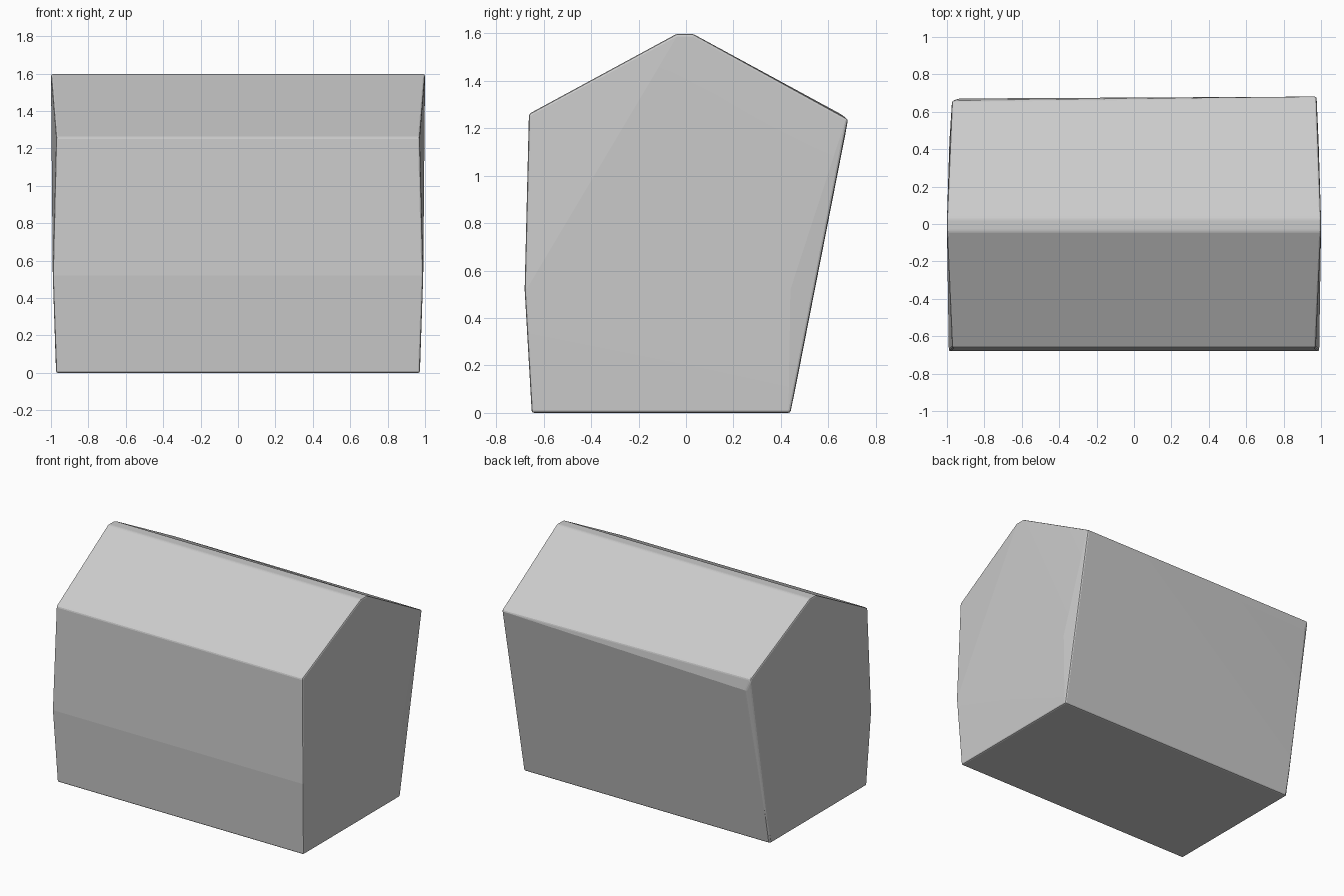
import bpy, bmesh, math

if "Cube" in bpy.data.objects:
    bpy.data.objects.remove(bpy.data.objects["Cube"])

# Slightly bulged end outline (x, y, z), shared by both ends
end = [(.972, -.65, 0), (.972, .44, 0), (.99, -.68, .52), (.987, .44, .52),
       (.972, -.662, 1.26), (1, -.04, 1.597), (1, .03, 1.597)]
points = [(s * x, y, z) for s in (-1, 1) for x, y, z in end]
# Uneven back eave corners
points += [(.976, .683, 1.238), (-.973, .66, 1.255), (-.94, .671, 1.17)]

# House-shaped block as a convex solid
bm = bmesh.new()
for p in points:
    bm.verts.new(p)
bmesh.ops.convex_hull(bm, input=bm.verts[:])
bmesh.ops.dissolve_limit(bm, angle_limit=math.radians(.3),
                         verts=bm.verts[:], edges=bm.edges[:])
bmesh.ops.recalc_face_normals(bm, faces=bm.faces[:])

# Softened sharp edges
sharp = [e for e in bm.edges
         if len(e.link_faces) == 2 and e.calc_face_angle() > math.radians(24)]
bmesh.ops.bevel(bm, geom=sharp, offset=.01, segments=2, profile=.5,
                affect='EDGES', clamp_overlap=True)
mesh = bpy.data.meshes.new("house_block")
bm.to_mesh(mesh)
bm.free()
block = bpy.data.objects.new("house_block", mesh)
bpy.context.collection.objects.link(block)
bpy.context.view_layer.objects.active = block
block.select_set(True)
bpy.ops.object.shade_smooth_by_angle(angle=math.radians(3))
